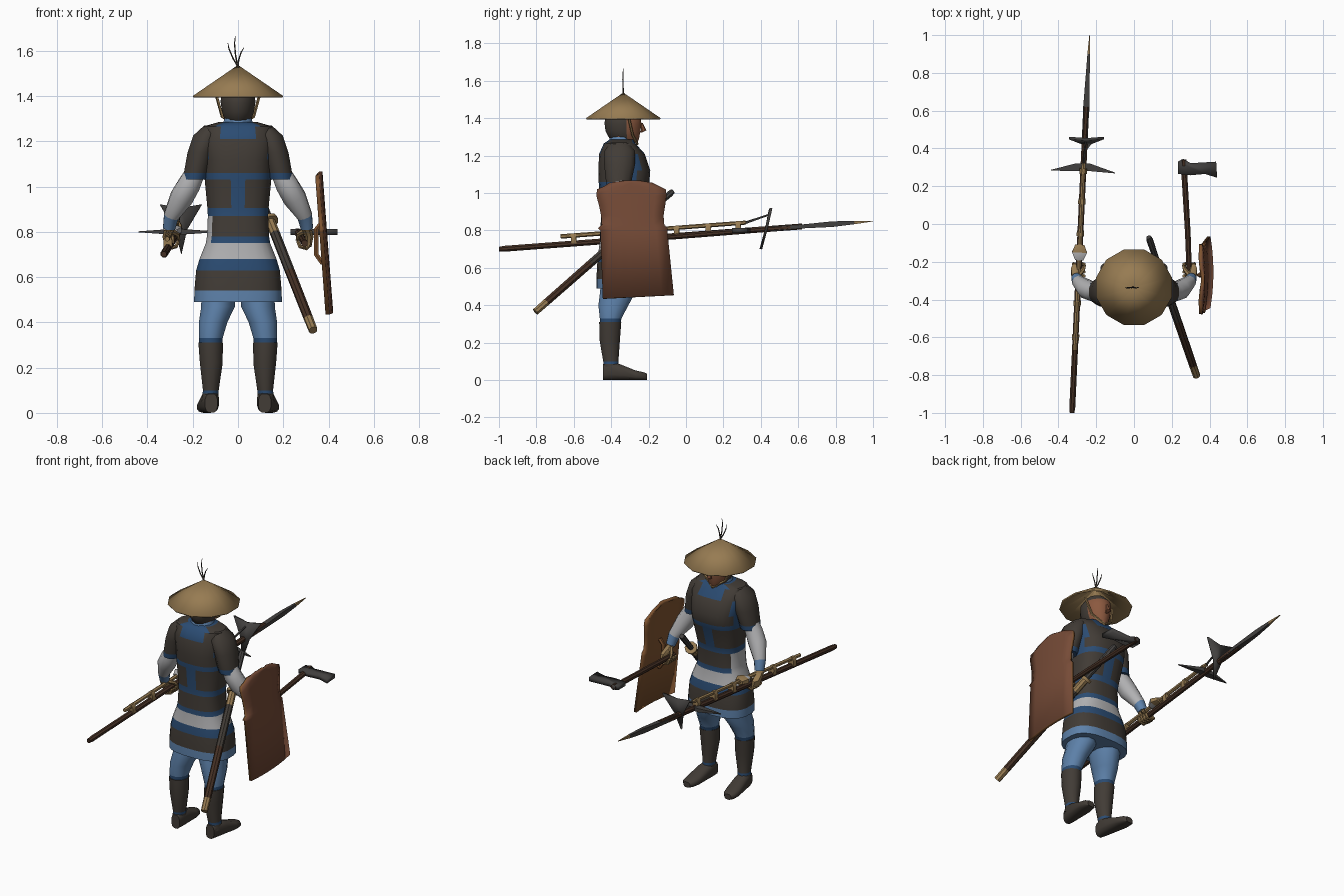
import bpy, bmesh, math
from mathutils import Vector

if "Cube" in bpy.data.objects:
    bpy.data.objects.remove(bpy.data.objects["Cube"])

MATS = {}


def material(name, r, g, b):
    m = bpy.data.materials.new(name)
    m.use_nodes = True
    m.diffuse_color = (r, g, b, 1)
    m.node_tree.nodes["Principled BSDF"].inputs["Base Color"].default_value = (r, g, b, 1)
    MATS[name] = m


material("charcoal", .054, .045, .037)
material("light_blue", .11, .22, .40)
material("dark_blue", .024, .072, .17)
material("white_cloth", .45, .45, .46)
material("straw", .31, .20, .085)
material("skin", .26, .10, .05)
material("shield_red", .18, .07, .038)
material("dark_wood", .06, .03, .018)
material("steel", .055, .052, .05)
material("orange_wood", .22, .09, .03)


def finish(name, bm, mats, angle=40):
    bmesh.ops.recalc_face_normals(bm, faces=bm.faces)
    me = bpy.data.meshes.new(name)
    bm.to_mesh(me)
    bm.free()
    for m in mats:
        me.materials.append(MATS[m])
    me.shade_smooth()
    me.set_sharp_from_angle(angle=math.radians(angle))
    ob = bpy.data.objects.new(name, me)
    bpy.context.collection.objects.link(ob)
    return ob


def tube(name, pts, radii, mats, sides=8, axis=None, power=1.0, rule=None, caps=True, angle=40):
    """Loft of rings along a path; mats is one name or one per segment."""
    pts = [Vector(p) for p in pts]
    mats = [mats] * (len(pts) - 1) if isinstance(mats, str) else mats
    names = list(dict.fromkeys(mats))
    bm = bmesh.new()
    rings = []
    for i, p in enumerate(pts):
        d = Vector(axis) if axis else pts[min(i + 1, len(pts) - 1)] - pts[max(i - 1, 0)]
        d.normalize()
        ref = Vector((0, 1, 0)) if abs(d.x) > .9 else Vector((1, 0, 0))
        v = d.cross(ref).normalized()
        u = v.cross(d)
        ru, rv = radii[i] if isinstance(radii[i], tuple) else (radii[i], radii[i])
        ring = []
        for j in range(sides):
            a = math.tau * (j + .5) / sides
            c, s = math.cos(a), math.sin(a)
            c, s = (math.copysign(abs(k) ** power, k) for k in (c, s))
            ring.append(bm.verts.new(p + u * ru * c + v * rv * s))
        rings.append(ring)
    for i in range(len(rings) - 1):
        for j in range(sides):
            k = (j + 1) % sides
            f = bm.faces.new((rings[i][j], rings[i][k], rings[i + 1][k], rings[i + 1][j]))
            f.material_index = names.index(mats[i])
    if caps:
        for ring, m in ((rings[0], mats[0]), (rings[-1], mats[-1])):
            bm.faces.new(ring).material_index = names.index(m)
    if rule:
        names = list(MATS)
        for f in bm.faces:
            f.material_index = names.index(rule(f.calc_center_median()))
    return finish(name, bm, names, angle)


def plate(name, pts, mat, thick):
    bm = bmesh.new()
    bm.faces.new([bm.verts.new(p) for p in pts])
    ob = finish(name, bm, [mat])
    mod = ob.modifiers.new("thickness", "SOLIDIFY")
    mod.thickness, mod.offset = thick, 0
    return ob


# Torso and skirt: height, half width, back, front
body = [(.49, .195, -.48, -.215), (.54, .194, -.48, -.215), (.63, .186, -.475, -.22),
        (.68, .171, -.47, -.23), (.75, .143, -.46, -.245), (.78, .138, -.46, -.245),
        (.87, .134, -.455, -.245), (.905, .136, -.455, -.24), (1.03, .148, -.465, -.205),
        (1.06, .15, -.468, -.195), (1.12, .152, -.47, -.19), (1.21, .165, -.465, -.22),
        (1.265, .155, -.44, -.27), (1.285, .085, -.41, -.28)]


def armour_colour(c):
    side = abs(c.x)
    if c.z < .54:
        return "light_blue"
    if c.z < .63:
        return "charcoal"
    if c.z < .68:
        return "dark_blue"
    if c.z < .75 or (c.z < .87 and c.x < -.11):
        return "white_cloth"
    if c.z < .78 or .87 < c.z < .905:
        return "dark_blue"
    if .905 < c.z < 1.06 and side < .03:
        return "dark_blue"
    if 1.03 < c.z < 1.06 or (1.06 < c.z < 1.21 and side > .138):
        return "dark_blue"
    return "dark_blue" if c.z > 1.21 and side < .075 else "charcoal"


tube("armoured_torso", [(0, (b + f) / 2, z) for z, w, b, f in body],
     [(w, (f - b) / 2) for z, w, b, f in body], "charcoal", 24, (0, 0, 1), .75, armour_colour)
tube("neck", [(0, -.35, 1.26), (0, -.345, 1.3), (0, -.34, 1.33)], [.075, .062, .055],
     ["light_blue", "skin"], 12, (0, 0, 1))

# Head, nose, chin straps
tube("head", [(0, -.315, 1.265), (0, -.33, 1.29), (0, -.337, 1.33), (0, -.337, 1.37),
              (0, -.337, 1.41), (0, -.337, 1.45)],
     [(.035, .055), (.058, .08), (.072, .095), (.078, .1), (.077, .098), (.05, .06)],
     "skin", 16, (0, 0, 1),
     rule=lambda c: "skin" if c.y > -.32 and c.z < 1.41 else "charcoal")
tube("nose", [(0, -.238, 1.375), (0, -.226, 1.335), (0, -.24, 1.325)],
     [.006, .014, .008], "skin", 6, (0, 0, 1))

# Conical straw hat with plume strands
hat = tube("straw_hat", [(0, -.335, 1.4), (0, -.335, 1.535)], [.207, .003], "straw", 12,
           (0, 0, 1), caps=False, angle=10)
hat.modifiers.new("thickness", "SOLIDIFY").thickness = .008
for tip_x, tip_z in ((-.045, 1.635), (-.012, 1.665), (.027, 1.615)):
    h = tip_z - 1.53
    tube("plume_strand", [(0, -.335, 1.53), (tip_x * .35 - .006, -.337, 1.53 + h * .35),
                          (tip_x * .75 - .006, -.338, 1.53 + h * .75), (tip_x, -.335, tip_z)],
         [.004, .0035, .003, .001], "charcoal", 5)


def grip(name, x, y, z):
    """Palm with four fingers curled around a pole along y."""
    side = math.copysign(1, x)
    tube(name + "_palm", [(x + side * .012, y - .04, z + .05), (x + side * .022, y, z + .02),
                          (x + side * .018, y + .01, z - .025)],
         [(.024, .03), (.02, .042), (.014, .038)], "straw", 8, (0, 0, 1))
    for i in range(4):
        fy = y - .025 + i * .021
        arc = [math.radians(a) for a in (-20, -75, -130, -185)]
        tube(name + "_finger", [(x + side * .03 * math.cos(a), fy, z + .03 * math.sin(a)) for a in arc],
             [.011, .011, .01, .008], "straw", 6)
    tube(name + "_thumb", [(x, y - .02, z + .045), (x - side * .025, y + .01, z + .03),
                           (x - side * .032, y + .03, z + .005)], [.013, .011, .007], "straw", 6)


for side, s in (("left", 1), ("right", -1)):
    # Arms
    tube(side + "_sleeve", [(s * .115, -.355, 1.27), (s * .14, -.355, 1.225), (s * .165, -.355, 1.15),
                            (s * .185, -.36, 1.06), (s * .192, -.36, 1.03)],
         [(.035, .05), (.06, .085), (.06, .085), (.056, .07), (.053, .065)],
         ["charcoal"] * 3 + ["dark_blue"], 12, (0, 0, 1))
    tube(side + "_forearm", [(s * .19, -.36, 1.06), (s * .215, -.36, 1.01), (s * .25, -.345, .95),
                             (s * .295, -.305, .87), (s * .305, -.285, .815)],
         [.046, .052, .053, .035, .028], ["white_cloth"] * 3 + ["light_blue"], 10)
    grip(side + "_hand", s * .293, -.25, .758)
    # Chin straps
    tube(side + "_chin_strap", [(s * .1, -.31, 1.42), (s * .07, -.285, 1.31), (0, -.26, 1.262)],
         [.007] * 3, "straw", 5)
    # Legs, boots and feet
    tube(side + "_thigh", [(s * .085, -.355, .56), (s * .088, -.365, .47), (s * .11, -.388, .4),
                           (s * .12, -.403, .33), (s * .121, -.405, .3)],
         [(.08, .1), (.077, .098), (.065, .083), (.054, .06), (.052, .057)],
         ["light_blue"] * 3 + ["dark_blue"], 12, (0, 0, 1))
    tube(side + "_boot", [(s * .121, -.405, .31), (s * .118, -.408, .22), (s * .12, -.402, .1),
                          (s * .122, -.4, .085), (s * .124, -.4, .05)],
         [(.056, .061), (.052, .057), (.036, .042), (.036, .042), (.038, .045)],
         ["charcoal", "charcoal", "dark_blue", "charcoal"], 12, (0, 0, 1))
    foot = ((-.445, .118, .028, .085), (-.41, .122, .038, .1), (-.35, .128, .042, .085),
            (-.27, .136, .046, .052), (-.225, .14, .038, .042), (-.208, .141, .022, .034))
    tube(side + "_foot", [(s * x, y, h / 2) for y, x, w, h in foot],
         [(w, h / 2) for y, x, w, h in foot], "charcoal", 12, (0, 1, 0), .7)


def spear(y, lift=0):
    t = (y + 1) / 2
    return (-.328 + .093 * t, y, .70 + .15 * t + lift)


# Long spear with a thinner rod lashed above it
tube("spear_shaft", [spear(y) for y in (-1, -.97, .62)], [.013, .017, .017], "dark_wood", 8)
tube("spear_head", [spear(y) for y in (.46, .6, .78, .9, 1)],
     [.018, (.024, .014), (.015, .021), (.01, .013), .002], ["steel"] * 3 + ["straw"], 4)
tube("upper_rod", [spear(y, .043) for y in (-.67, .32)], [.012, .011], "straw", 6)
tube("rod_link", [spear(.31, .04), (-.255, .445, .885)], [.007, .005], "steel", 5)
for y in (-.6, -.42, -.05, .12, .28):
    tube("spear_binding", [spear(y - .014, .02), spear(y + .014, .02)], [(.021, .036)] * 2, "straw", 8)
tube("rod_block", [spear(-.19, .04), spear(-.15, .045), spear(-.11, .04)],
     [(.025, .018), (.046, .026), (.028, .018)], ["white_cloth", "straw"], 6)

# Blades across the spear
tube("cross_blade", [(-.44, .285, .80), (-.31, .3, .80), (-.235, .3, .80), (-.1, .27, .80)],
     [.003, (.028, .016), (.028, .016), .003], "steel", 4)
plate("triangle_blade", [(-.345, .455, .92), (-.252, .448, .905), (-.16, .455, .92),
                         (-.225, .43, .81), (-.25, .4, .70), (-.28, .43, .81)], "steel", .014)

# Axe
tube("axe_handle", [(.294, -.3, .75), (.285, -.05, .768), (.262, .34, .80)],
     [.015, .016, .017], "dark_wood", 8)
plate("axe_head", [(x, y, .80) for x, y in (
    (.232, .265), (.232, .33), (.26, .345), (.30, .322), (.435, .33),
    (.44, .245), (.375, .265), (.30, .258))], "steel", .026)

# Sheathed sword on the left hip
hilt, tip = Vector((.078, -.07, 1.01)), Vector((.332, -.805, .365))
at = lambda t: hilt.lerp(tip, t)
tube("sword_hilt", [at(0), at(.02), at(.25)], [.014, .018, .015], "steel", 8)
tube("sword_guard", [at(.24), at(.258)], [.036, .036], "straw", 10)
tube("sword_scabbard", [at(t) for t in (.25, .34, .6, .92, 1)], [.022, .022, .022, .021, .02],
     ["straw", "charcoal", "dark_wood", "straw"], 8)

# Shield: rows of height, back edge, front edge
rows = [(.435, -.445, -.065), (.80, -.458, -.1), (.812, -.472, -.1), (.83, -.45, -.116),
        (.88, -.454, -.12), (.93, -.464, -.112), (.985, -.479, -.104), (1.02, -.476, -.108),
        (1.035, -.44, -.14), (1.055, -.41, -.18), (1.066, -.34, -.24)]
bm = bmesh.new()
grid = []
for n, (z, back, front) in enumerate(rows):
    line = []
    for k in range(7):
        t = k / 6
        x = .357 + .075 * (1.07 - z) + .016 * (1 - (2 * t - 1) ** 2)
        line.append(bm.verts.new((x, back + (front - back) * t, z + (.02 * t if n == 0 else 0))))
    grid.append(line)
for a, b in zip(grid, grid[1:]):
    for k in range(6):
        bm.faces.new((a[k], a[k + 1], b[k + 1], b[k]))
shield = finish("shield", bm, ["shield_red", "orange_wood"])
if shield.data.polygons[0].normal.x < 0:
    shield.data.flip_normals()
mod = shield.modifiers.new("thickness", "SOLIDIFY")
mod.thickness, mod.offset = .018, -1
mod.material_offset = mod.material_offset_rim = 1
tube("shield_grip", [(.37, -.27, .84), (.345, -.27, .81), (.345, -.27, .70), (.375, -.27, .66)],
     [.012] * 4, "orange_wood", 6)
